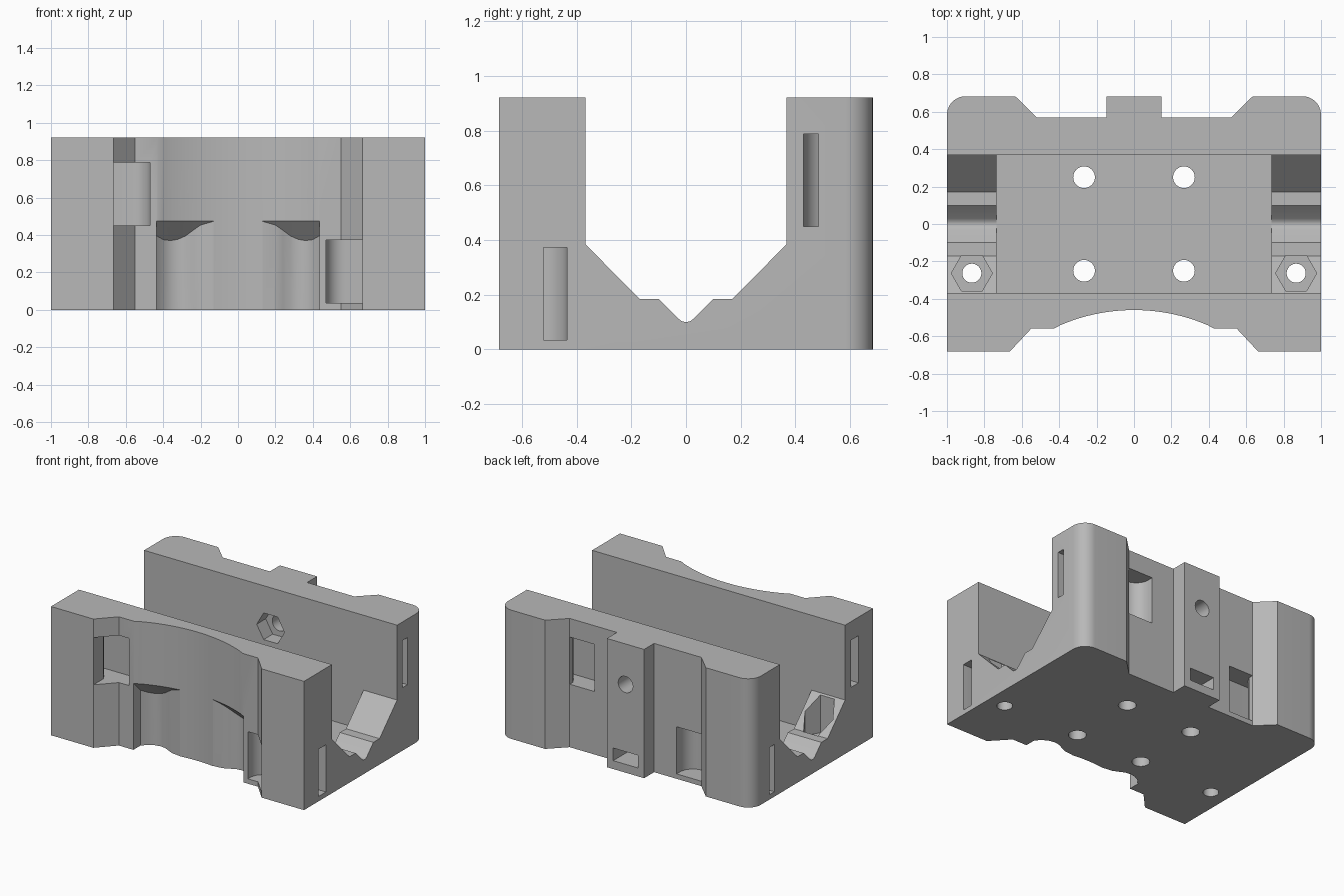
import bpy, bmesh, math
from mathutils import Matrix, Vector

old = bpy.data.objects.get("Cube")
if old:
    bpy.data.objects.remove(old, do_unlink=True)

HEIGHT, HALF_Y, WALL_Y, FLOOR = 0.92, 0.683, 0.368, 0.1


def to_object(name, bm):
    bmesh.ops.recalc_face_normals(bm, faces=bm.faces)
    mesh = bpy.data.meshes.new(name)
    bm.to_mesh(mesh)
    bm.free()
    obj = bpy.data.objects.new(name, mesh)
    bpy.context.collection.objects.link(obj)
    return obj


def loft(name, rings):
    """Closed solid through rings of equal point count."""
    bm = bmesh.new()
    rows = [[bm.verts.new(p) for p in ring] for ring in rings]
    n = len(rows[0])
    for a, b in zip(rows, rows[1:]):
        for i in range(n):
            j = (i + 1) % n
            bm.faces.new((a[i], a[j], b[j], b[i]))
    bm.faces.new(rows[0])
    bm.faces.new(rows[-1])
    return to_object(name, bm)


def prism(name, outline, z0, z1):
    return loft(name, [[(x, y, z) for x, y in outline] for z in (z0, z1)])


def box(name, x0, x1, y0, y1, z0, z1):
    return prism(name, [(x0, y0), (x1, y0), (x1, y1), (x0, y1)], z0, z1)


def rod(name, start, end, radius, sides=32):
    """Cylinder or hexagon along z or y with a corner on the x axis."""
    a, b = Vector(start), Vector(end)
    side = Vector((1, 0, 0))
    up = (b - a).normalized().cross(side)
    rim = [radius * (math.cos(t) * side + math.sin(t) * up)
           for t in (2 * math.pi * i / sides for i in range(sides))]
    return loft(name, [[p + r for r in rim] for p in (a, b)])


def arc_y(x):
    return -0.46 - (1 - math.sqrt(1 - x * x))


# Plan outline: dished front, rounded rear corners and central rear tab
right = [(0.43, -0.56), (0.55, -0.56), (0.665, -HALF_Y), (1, -HALF_Y)]
right += [(0.9 + 0.1 * math.cos(t), HALF_Y - 0.1 + 0.1 * math.sin(t))
          for t in (math.pi / 2 * i / 10 for i in range(11))]
right += [(0.635, HALF_Y), (0.52, 0.57), (0.147, 0.57), (0.147, HALF_Y)]
dish = [(0.43 * i / 12, arc_y(0.43 * i / 12)) for i in range(-11, 12)]
outline = dish + right + [(-x, y) for x, y in reversed(right)]
block = prism("mount_block", outline, 0, HEIGHT)

cutters = []

# Stepped V channel running the full width, and the deeper central bay
half = [(0.015, 0.103), (0.03, 0.114), (0.1, 0.185), (0.17, 0.185),
        (WALL_Y, 0.385), (WALL_Y, 1.1)]
section = [(-y, z) for y, z in reversed(half)] + [(0, FLOOR)] + half
cutters.append(loft("channel_cut", [[(x, y, z) for y, z in section] for x in (-1.2, 1.2)]))
cutters.append(box("bay_cut", -0.735, 0.735, -WALL_Y, WALL_Y, FLOOR, 1.1))

# Floor holes, and end holes with hexagonal nut traps
for sx in (-1, 1):
    for sy in (-1, 1):
        cutters.append(rod("floor_hole", (sx * 0.267, sy * 0.25, -0.1),
                           (sx * 0.267, sy * 0.25, 0.3), 0.058))
    x = sx * 0.867
    cutters.append(rod("end_hole", (x, -0.263, -0.1), (x, -0.263, 0.4), 0.051))
    cutters.append(rod("nut_trap", (x, -0.263, FLOOR + 0.005), (x, -0.263, 0.6), 0.11, 6))

# Rear tab: cross hole, nut trap on the inside and low rectangular pocket
cutters.append(rod("tab_hole", (0, 0.3, 0.63), (0, 0.8, 0.63), 0.058))
cutters.append(rod("tab_nut_trap", (0, 0.3, 0.63), (0, 0.47, 0.63), 0.11, 6))
cutters.append(box("tab_pocket", -0.097, 0.097, 0.5, 0.8, 0.06, 0.15))


# Strap tunnels: in at the end face, round a bend, out at the front or rear
def strap_tunnel(sx, sy, post_x, inner, outer, z0, z1):
    bend = 0.1
    pts = [(1.1, outer), (1.1, inner), (post_x + 0.05, outer), (post_x, outer + 0.05),
           (post_x, 0.8), (post_x - 0.195, 0.8)]
    pts[2:3] = [(post_x + 0.06, outer), (post_x + 0.02, outer + 0.015)]
    pts = [(1.1, inner), (1.1, outer)] + pts[2:]
    pts += [(post_x - 0.195 + bend * (1 - math.cos(t)), inner + bend * (1 - math.sin(t)))
            for t in (math.pi / 2 * i / 8 for i in range(9))]
    cutters.append(prism("strap_tunnel", [(sx * x, sy * y) for x, y in pts], z0, z1))


LOW, HIGH = (0.035, 0.372), (0.45, 0.787)
strap_tunnel(1, -1, 0.665, 0.435, 0.52, *LOW)
strap_tunnel(-1, -1, 0.665, 0.435, 0.52, *HIGH)
strap_tunnel(1, 1, 0.52, 0.43, 0.485, *HIGH)
strap_tunnel(-1, 1, 0.52, 0.43, 0.485, *LOW)

# Scalloped front recesses with sloping ceilings
depths = [(0.13, 0.002), (0.2, 0.022), (0.24, 0.05), (0.28, 0.08), (0.32, 0.098),
          (0.36, 0.105), (0.4, 0.1), (0.435, 0.08)]
for sx in (-1, 1):
    rings = []
    for x, d in depths:
        face, back, top = arc_y(x), arc_y(x) + d, 0.475
        rings.append([(sx * x, y, z) for y, z in (
            (-0.8, -0.1), (back, -0.1), (back, top - d), (face, top), (-0.8, top))])
    cutters.append(loft("front_scallop", rings))

# Carve everything out of the block
bpy.ops.object.select_all(action='DESELECT')
bpy.context.view_layer.objects.active = block
block.select_set(True)
for cutter in cutters:
    cutter.hide_render = True
    mod = block.modifiers.new(cutter.name, 'BOOLEAN')
    mod.operation, mod.solver, mod.object = 'DIFFERENCE', 'EXACT', cutter
    bpy.ops.object.modifier_apply(modifier=mod.name)
for cutter in cutters:
    bpy.data.objects.remove(cutter, do_unlink=True)

# Plain grey finish
grey = bpy.data.materials.new("plain_grey")
grey.use_nodes = True
colour = (0.48, 0.48, 0.48, 1)
grey.diffuse_color = colour
grey.node_tree.nodes["Principled BSDF"].inputs["Base Color"].default_value = colour
block.data.materials.clear()
block.data.materials.append(grey)
bpy.ops.object.shade_smooth_by_angle(angle=math.radians(28))
